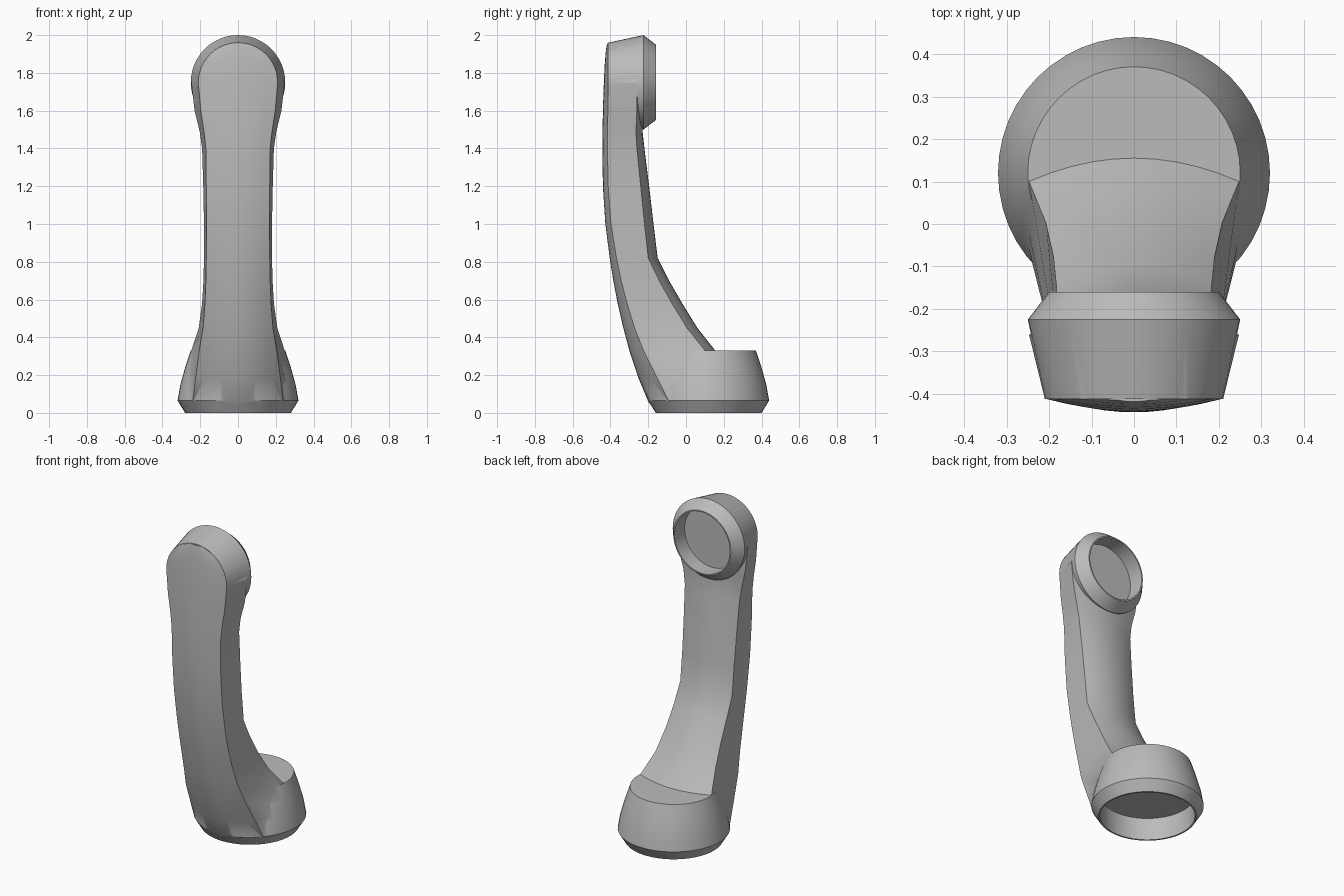
import bpy, bmesh, math
from mathutils import Matrix

if "Cube" in bpy.data.objects:
    bpy.data.objects.remove(bpy.data.objects["Cube"], do_unlink=True)

grey = bpy.data.materials.new("plain grey")
grey.use_nodes = True
grey.diffuse_color = (0.5, 0.5, 0.5, 1)
grey.node_tree.nodes["Principled BSDF"].inputs["Base Color"].default_value = grey.diffuse_color


def loft(name, rings, matrix=Matrix()):
    """Skin a stack of closed rings and cap both ends."""
    bm = bmesh.new()
    loops = [[bm.verts.new(p) for p in ring] for ring in rings]
    for low, high in zip(loops, loops[1:]):
        for i in range(len(low)):
            j = (i + 1) % len(low)
            bm.faces.new((low[i], low[j], high[j], high[i]))
    bm.faces.new(loops[0])
    bm.faces.new(loops[-1])
    bm.transform(matrix)
    bmesh.ops.recalc_face_normals(bm, faces=bm.faces)
    mesh = bpy.data.meshes.new(name)
    bm.to_mesh(mesh)
    bm.free()
    mesh.materials.append(grey)
    obj = bpy.data.objects.new(name, mesh)
    bpy.context.collection.objects.link(obj)
    return obj


def turned(name, profile, matrix, sides=48):
    """Round part from (radius, height) pairs."""
    angles = [math.tau * i / sides for i in range(sides)]
    return loft(name, [[(r * math.cos(a), r * math.sin(a), h) for a in angles]
                       for r, h in profile], matrix)


def section(z, front, front_bulge, front_w, back, back_bulge, back_w, n=10):
    """Handle cross-section: bowed front and back joined by straight sides."""
    steps = [2 * i / n - 1 for i in range(n + 1)]
    ring = [(t * front_w, front + front_bulge * t * t, z) for t in steps]
    ring += [(-t * back_w, back - back_bulge * t * t, z) for t in steps]
    return ring


# Handle stations: height, front y, bulge, half width, back y, bulge, half width
stations = [
    (.02, -.17, .08, .2, .2, .05, .26),
    (.06, -.2, .11, .24, .2, .05, .3),
    (.18, -.25, .1, .225, .2, .055, .28),
    (.33, -.3, .075, .205, .155, .055, .247),
    (.45, -.332, .06, .185, .06, .055, .208),
    (.58, -.362, .05, .175, -.02, .055, .19),
    (.7, -.385, .042, .17, -.09, .052, .183),
    (.82, -.404, .036, .168, -.15, .05, .18),
    (1, -.427, .03, .167, -.172, .048, .18),
    (1.2, -.44, .028, .168, -.195, .045, .184),
    (1.4, -.443, .027, .17, -.22, .04, .19),
    (1.49, -.442, .027, .18, -.23, .035, .203),
    (1.6, -.44, .026, .197, -.23, .03, .23),
    (1.75, -.435, .024, .21, -.23, .03, .247),
    (1.85, -.43, .018, .184, -.3, .01, .18),
    (1.92, -.424, .012, .123, -.3, .01, .12),
    (1.955, -.418, .004, .04, -.3, .01, .04),
]
body = loft("handset_body", [section(*s) for s in stations])

# Round base and round head, the head turned to face the back
at_base = Matrix.Translation((0, .12, 0))
at_head = Matrix.Translation((0, 0, 1.75)) @ Matrix.Rotation(-math.pi / 2, 4, "X")
base = turned("base_cup", [(.28, 0), (.32, .065), (.305, .15), (.28, .24), (.25, .33)], at_base)
head = turned("head_cup", [(.21, -.412), (.25, -.225), (.2, -.16)], at_head)

# Recesses in the two ends
base_cut = turned("base_recess_cutter", [(.27, -.1), (.27, .14)], at_base)
head_cut = turned("head_recess_cutter", [(.192, -.26), (.192, 0)], at_head)

for tool, action in ((base, "UNION"), (head, "UNION"),
                     (base_cut, "DIFFERENCE"), (head_cut, "DIFFERENCE")):
    bpy.context.view_layer.objects.active = body
    mod = body.modifiers.new(tool.name, "BOOLEAN")
    mod.operation = action
    mod.solver = "EXACT"
    mod.object = tool
    bpy.ops.object.modifier_apply(modifier=mod.name)
    bpy.data.objects.remove(tool, do_unlink=True)

# Smooth shading with sharp rims
bpy.ops.object.select_all(action="DESELECT")
body.select_set(True)
bpy.context.view_layer.objects.active = body
bpy.ops.object.shade_smooth_by_angle(angle=math.radians(32))
